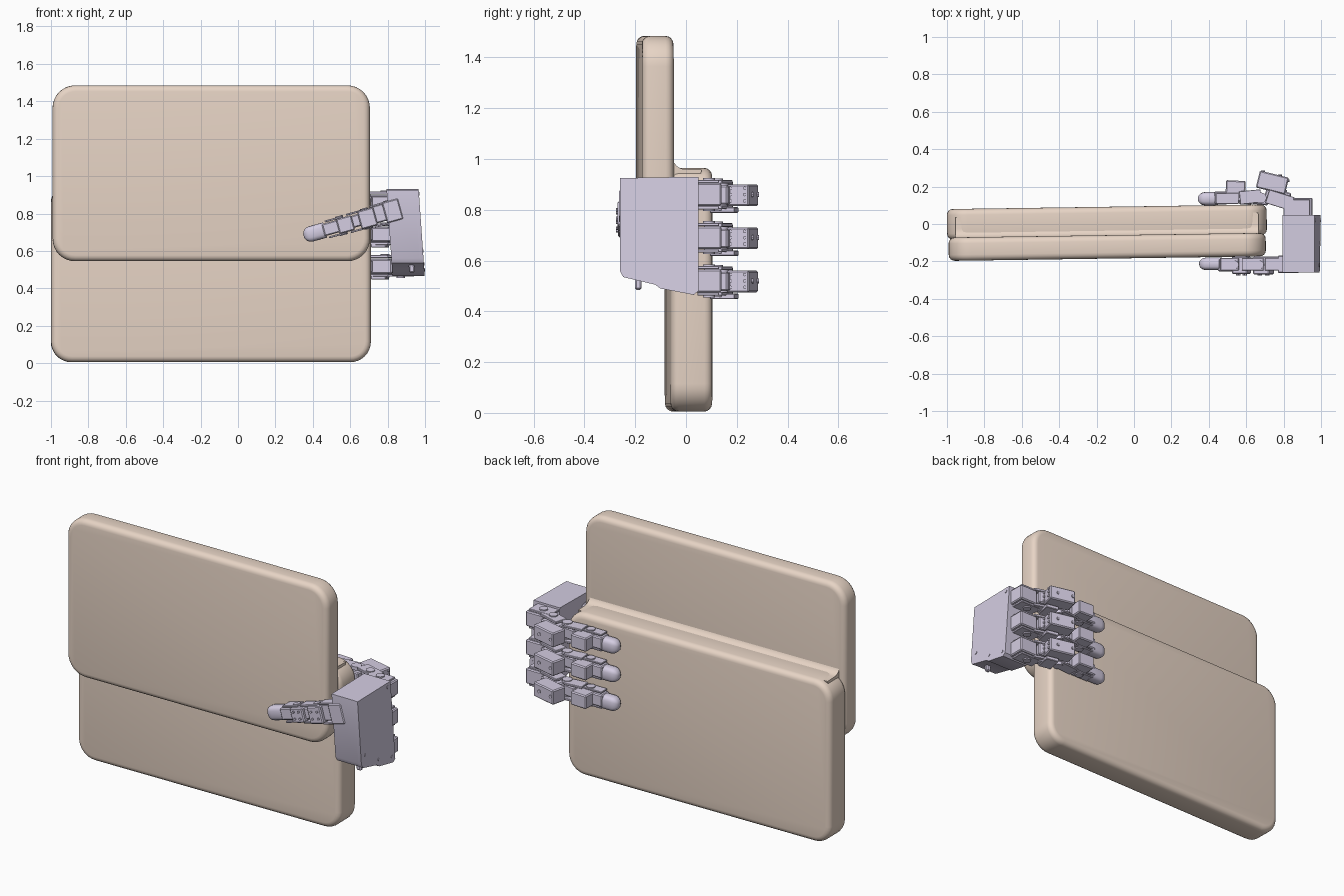
import bpy, bmesh, math
from mathutils import Matrix, Vector, Euler

if "Cube" in bpy.data.objects:
    bpy.data.objects.remove(bpy.data.objects["Cube"])


def material(name, rgb):
    m = bpy.data.materials.new(name)
    m.diffuse_color = (*rgb, 1)
    m.use_nodes = True
    m.node_tree.nodes["Principled BSDF"].inputs["Base Color"].default_value = m.diffuse_color
    return m


TAN = material("tan", (0.80, 0.66, 0.56))
LILAC = material("lilac", (0.66, 0.61, 0.76))


def finish(bm, name, mat, frame=Matrix()):
    bmesh.ops.recalc_face_normals(bm, faces=bm.faces)
    me = bpy.data.meshes.new(name)
    bm.to_mesh(me)
    bm.free()
    ob = bpy.data.objects.new(name, me)
    bpy.context.collection.objects.link(ob)
    me.materials.append(mat)
    ob.matrix_world = frame
    bpy.ops.object.select_all(action='DESELECT')
    ob.select_set(True)
    bpy.context.view_layer.objects.active = ob
    bpy.ops.object.shade_smooth_by_angle(angle=math.radians(35))
    return ob


def box(bm, lo, hi, turn=0, chamfer=0.006):
    """Chamfered block between two corners, turned about its own z axis."""
    lo, hi = Vector(lo), Vector(hi)
    m = (Matrix.Translation((lo + hi) / 2) @ Matrix.Rotation(turn, 4, 'Z')
         @ Matrix.Diagonal((*(hi - lo), 1)))
    vs = bmesh.ops.create_cube(bm, size=1, matrix=m)['verts']
    if chamfer:
        es = list({e for v in vs for e in v.link_edges})
        bmesh.ops.bevel(bm, geom=es, offset=chamfer, segments=1, affect='EDGES')


def disc(bm, c, r, depth, axis='Z', seg=14):
    rot = {'Z': Matrix(), 'X': Matrix.Rotation(math.pi / 2, 4, 'Y'),
           'Y': Matrix.Rotation(math.pi / 2, 4, 'X')}[axis]
    bmesh.ops.create_cone(bm, cap_ends=True, segments=seg, radius1=r, radius2=r,
                          depth=depth, matrix=Matrix.Translation(c) @ rot)


def prism(bm, profile, x0, x1):
    """Extrude a (y, z) profile along x."""
    f = bm.faces.new([bm.verts.new((x0, y, z)) for y, z in profile])
    ext = bmesh.ops.extrude_face_region(bm, geom=[f])['geom']
    bmesh.ops.translate(bm, vec=(x1 - x0, 0, 0),
                        verts=[g for g in ext if isinstance(g, bmesh.types.BMVert)])


def fingertip(bm, x0, x1, y, z, ry, rz):
    """Round-nosed pad pointing to -x."""
    start = len(bm.verts)
    n = 20
    rings = [(x0 + ry * 1.2 * (1 - math.cos(a)), math.sin(a))
             for a in (0.25, 0.55, 0.85, 1.2, math.pi / 2)] + [(x1, 1)]
    loops = []
    for x, s in rings:
        loop = []
        for i in range(n):
            a = math.tau * i / n
            c, d = math.cos(a), math.sin(a)
            q = lambda v: math.copysign(abs(v) ** 0.7, v)   # squarish section
            loop.append(bm.verts.new((x, y + ry * s * q(c), z + rz * s * q(d))))
        loops.append(loop)
    for a, b in zip(loops, loops[1:]):
        for i in range(n):
            bm.faces.new((a[i], a[(i + 1) % n], b[(i + 1) % n], b[i]))
    bm.faces.new(loops[0][::-1])
    bm.faces.new(loops[-1])


# Two overlapping rounded slabs, turned slightly about z
SLAB_FRAME = Matrix.Translation((-0.145, 0, 0)) @ Matrix.Rotation(0.0145, 4, 'Z')


def slab(name, half, y0, y1, z0, z1, corner, edge):
    bm = bmesh.new()
    m = Matrix.Translation((0, (y0 + y1) / 2, (z0 + z1) / 2)) @ Matrix.Diagonal(
        (2 * half, y1 - y0, z1 - z0, 1))
    bmesh.ops.create_cube(bm, size=1, matrix=m)
    along_y = [e for e in bm.edges
               if abs(e.verts[0].co.y - e.verts[1].co.y) > 0.01]
    bmesh.ops.bevel(bm, geom=along_y, offset=corner, segments=8, profile=0.5,
                    affect='EDGES')
    rim = [e for e in bm.edges
           if abs(e.verts[0].co.y - e.verts[1].co.y) < 1e-4]
    bmesh.ops.bevel(bm, geom=rim, offset=edge, segments=4, profile=0.5,
                    affect='EDGES')
    return finish(bm, name, TAN, SLAB_FRAME)


slab("front_upper_slab", 0.848, -0.185, -0.06, 0.545, 1.485, 0.12, 0.032)
slab("rear_lower_slab", 0.855, -0.072, 0.092, 0.005, 0.965, 0.11, 0.032)

# Concave fillet where the slabs meet at the back
bm = bmesh.new()
arc = [(-0.015 - 0.05 * math.sin(a), 1.01 - 0.05 * math.cos(a))
       for a in [i * math.pi / 12 for i in range(7)]]
prism(bm, [(-0.08, 1.01), (-0.08, 0.90), (0.04, 0.90), (0.05, 0.958)] + arc, -0.81, 0.81)
finish(bm, "rear_fillet", TAN, SLAB_FRAME)

# Palm housing, leaning slightly inwards at the top
LEAN = Matrix.Identity(4)
LEAN[0][2], LEAN[0][3] = -0.07, 0.07 * 0.7
bm = bmesh.new()
outline = [(-0.258, 0.925), (-0.258, 0.56), (-0.245, 0.535), (-0.12, 0.505),
           (-0.10, 0.49), (0.03, 0.465), (0.048, 0.48), (0.048, 0.93)]
prism(bm, outline, 0.81, 0.965)
prism(bm, [(y * 1.01, z) for y, z in outline], 0.962, 0.982)
for y, z in ((-0.22, 0.6), (0.02, 0.5), (0.02, 0.905), (-0.1, 0.53)):
    disc(bm, (0.982, y, z), 0.009, 0.006, 'X')
box(bm, (0.90, -0.20, 0.485), (0.93, -0.175, 0.54))
bmesh.ops.transform(bm, matrix=LEAN, verts=bm.verts)
finish(bm, "palm", LILAC)


# Three fingers hooked round the back of the slabs
def finger(name, z):
    bm = bmesh.new()
    # knuckle motor and its fork
    box(bm, (0.835, 0.03, z - 0.045), (0.955, 0.14, z + 0.045))
    for s in (-1, 1):
        box(bm, (0.80, 0.045, z + s * 0.052 - 0.006),
            (0.94, 0.13, z + s * 0.052 + 0.006), 0, 0.002)
        disc(bm, (0.87, 0.09, z + s * 0.058), 0.024, 0.014)
    # raised motor block with screw heads
    box(bm, (0.66, 0.175, z - 0.045), (0.82, 0.268, z + 0.04), -0.24)
    for dy in (-0.028, 0.028):
        for dz in (-0.025, 0, 0.025):
            disc(bm, (0.819 + dy * 0.24, 0.203 + dy, z + dz), 0.007, 0.012, 'X', 8)
    for dx in (-0.045, 0.045):
        disc(bm, (0.735 + dx, 0.270 - dx * 0.24, z), 0.010, 0.012, 'Y', 8)
    # proximal link: body, side plates and pivots
    box(bm, (0.70, 0.115, z - 0.04), (0.835, 0.185, z + 0.035), -0.3)
    box(bm, (0.61, 0.105, z - 0.035), (0.72, 0.165, z + 0.03), -0.12)
    for s in (-1, 1):
        box(bm, (0.71, 0.09, z + s * 0.05 - 0.007),
            (0.85, 0.165, z + s * 0.05 + 0.007), -0.3, 0.002)
        box(bm, (0.565, 0.11, z + s * 0.045 - 0.006),
            (0.68, 0.18, z + s * 0.045 + 0.006), 0.1, 0.002)
        disc(bm, (0.68, 0.14, z + s * 0.045), 0.028, 0.02)
        disc(bm, (0.785, 0.12, z + s * 0.055), 0.025, 0.016)
    box(bm, (0.72, 0.10, z - 0.072), (0.80, 0.20, z - 0.05), -0.2, 0.003)
    # distal motor and link
    box(bm, (0.49, 0.12, z - 0.042), (0.595, 0.232, z + 0.038), -0.05)
    box(bm, (0.43, 0.105, z - 0.035), (0.50, 0.175, z + 0.035))
    box(bm, (0.56, 0.105, z - 0.03), (0.63, 0.16, z + 0.03))
    for s in (-1, 1):
        box(bm, (0.44, 0.108, z + s * 0.045 - 0.005),
            (0.56, 0.165, z + s * 0.045 + 0.005), 0, 0.002)
        disc(bm, (0.525, 0.14, z + s * 0.05), 0.024, 0.012)
    fingertip(bm, 0.34, 0.45, 0.135, z - 0.01, 0.036, 0.042)
    return finish(bm, name, LILAC)


for name, z in (("upper_finger", 0.86), ("middle_finger", 0.69),
                ("lower_finger", 0.52)):
    finger(name, z)

# Thumb across the front, built along x then tilted
bm = bmesh.new()
fingertip(bm, 0.0, 0.12, 0.005, 0, 0.034, 0.042)
box(bm, (0.11, -0.035, -0.032), (0.20, 0.035, 0.035))
box(bm, (0.19, -0.05, -0.042), (0.275, 0.045, 0.04))
box(bm, (0.26, -0.03, -0.03), (0.34, 0.04, 0.035))
box(bm, (0.31, -0.052, -0.05), (0.40, 0.045, 0.05))
box(bm, (0.39, -0.03, -0.04), (0.47, 0.045, 0.055))
box(bm, (0.45, -0.045, -0.055), (0.54, 0.05, 0.06))
for s in (-1, 1):
    for x0, x1, h in ((0.13, 0.23, 0.044), (0.25, 0.37, 0.048), (0.38, 0.50, 0.056)):
        box(bm, (x0, -0.03, s * h - 0.005), (x1, 0.035, s * h + 0.005), 0, 0.002)
        disc(bm, (x1 - 0.02, 0, s * h), 0.022, 0.018)
for x in (0.215, 0.25, 0.335, 0.375):
    for z in (-0.02, 0.02):
        disc(bm, (x, -0.052, z), 0.007, 0.012, 'Y', 8)
finish(bm, "thumb", LILAC, Matrix.Translation((0.35, -0.218, 0.68))
       @ Euler((0, -0.27, 0)).to_matrix().to_4x4())
